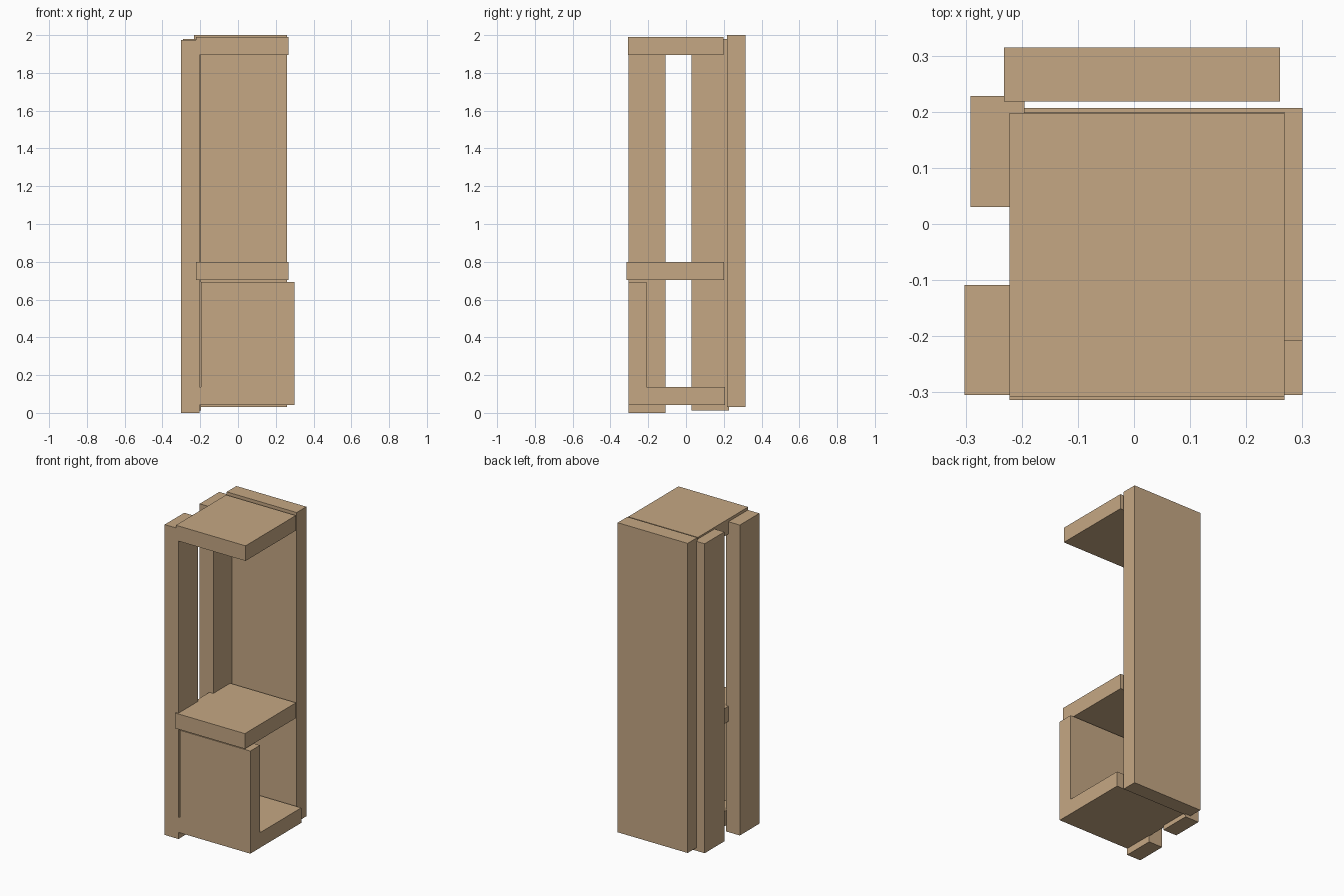
import bpy
from mathutils import Vector

if "Cube" in bpy.data.objects:
    bpy.data.objects.remove(bpy.data.objects["Cube"])

# Oak-brown board material
wood = bpy.data.materials.new("wood")
wood.diffuse_color = (0.56, 0.39, 0.23, 1)
wood.use_nodes = True
wood.node_tree.nodes["Principled BSDF"].inputs["Base Color"].default_value = wood.diffuse_color


def board(name, lo, hi):
    """Axis-aligned board between two opposite corners."""
    lo, hi = Vector(lo), Vector(hi)
    bpy.ops.mesh.primitive_cube_add(size=1, location=(lo + hi) / 2)
    ob = bpy.context.object
    ob.name = name
    ob.scale = hi - lo
    bpy.ops.object.transform_apply(location=False, rotation=False, scale=True)
    ob.data.materials.append(wood)


# Tall back panel
board("back_panel", (-0.232, 0.218, 0.032), (0.26, 0.315, 2.0))

# Two upright planks forming the left side
board("left_front_plank", (-0.302, -0.305, 0.0), (-0.205, -0.109, 1.973))
board("left_rear_plank", (-0.291, 0.03, 0.013), (-0.195, 0.228, 1.98))

# Horizontal boards: top, middle shelf, bottom
board("top_board", (-0.222, -0.307, 1.895), (0.268, 0.198, 1.991))
board("middle_shelf", (-0.222, -0.314, 0.703), (0.268, 0.2, 0.8))
board("bottom_board", (-0.21, -0.305, 0.042), (0.3, 0.207, 0.138))

# Front panel rising from the bottom board
board("lower_front_panel", (-0.195, -0.305, 0.138), (0.3, -0.208, 0.694))
